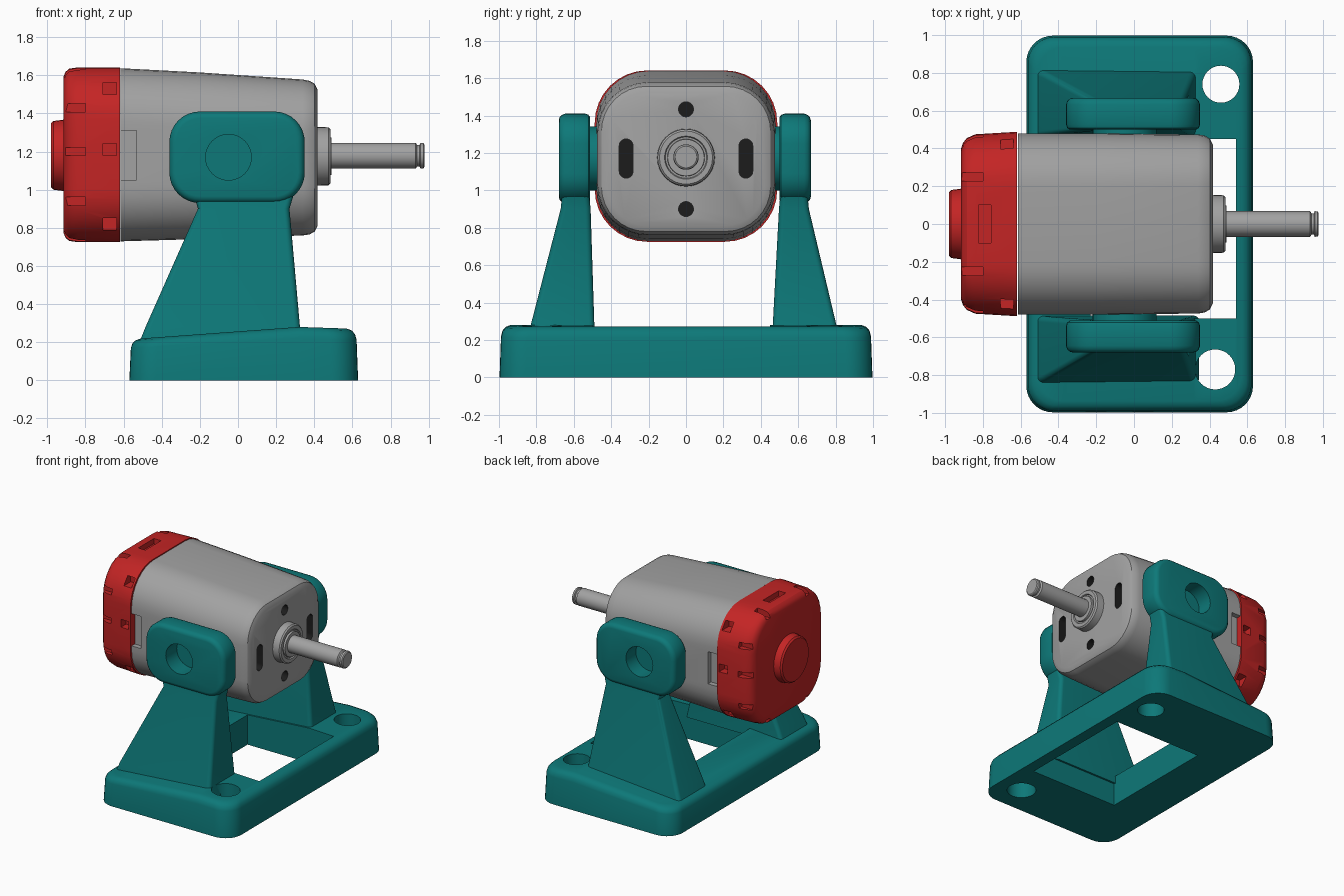
import bpy, bmesh, math
from mathutils import Vector

if "Cube" in bpy.data.objects:
    bpy.data.objects.remove(bpy.data.objects["Cube"], do_unlink=True)


def material(name, rgb):
    m = bpy.data.materials.new(name)
    m.use_nodes = True
    m.diffuse_color = (*rgb, 1)
    bsdf = m.node_tree.nodes["Principled BSDF"]
    bsdf.inputs["Base Color"].default_value = (*rgb, 1)
    bsdf.inputs["Roughness"].default_value = 0.6
    return m


TEAL = material("teal", (0.004, 0.19, 0.19))
GREY = material("grey", (0.36, 0.36, 0.36))
RED = material("red", (0.55, 0.018, 0.018))
DARK = material("dark", (0.012, 0.012, 0.012))

PLACE = {
    "x": lambda t, u, v: Vector((t, u, v)),
    "y": lambda t, u, v: Vector((u, t, v)),
    "z": lambda t, u, v: Vector((u, v, t)),
}


def rounded(cu, cv, hu, hv, r, n=8):
    """Outline of a rounded rectangle; a circle when r equals both halves."""
    pts = []
    for k, (su, sv) in enumerate([(1, 1), (-1, 1), (-1, -1), (1, -1)]):
        for i in range(n + 1):
            a = math.pi / 2 * (k + i / n)
            pts.append((cu + su * (hu - r) + r * math.cos(a),
                        cv + sv * (hv - r) + r * math.sin(a)))
    return pts


def loft(name, mats, axis, rings, index=0):
    """Skin rings (t, centre u, centre v, half u, half v, radius) along an axis."""
    bm = bmesh.new()
    loops = [[bm.verts.new(PLACE[axis](t, u, v)) for u, v in rounded(*ring)]
             for t, *ring in rings]
    for a, b in zip(loops, loops[1:]):
        for i in range(len(a)):
            j = (i + 1) % len(a)
            bm.faces.new((a[i], a[j], b[j], b[i]))
    bm.faces.new(loops[0])
    bm.faces.new(loops[-1])
    bmesh.ops.remove_doubles(bm, verts=bm.verts, dist=1e-5)
    bmesh.ops.recalc_face_normals(bm, faces=bm.faces)
    for f in bm.faces:
        f.material_index = index
    me = bpy.data.meshes.new(name)
    bm.to_mesh(me)
    bm.free()
    for m in mats:
        me.materials.append(m)
    ob = bpy.data.objects.new(name, me)
    bpy.context.collection.objects.link(ob)
    return ob


def turned(name, mats, axis, cu, cv, profile, index=0):
    """Round part from (t, radius) steps."""
    return loft(name, mats, axis, [(t, cu, cv, r, r, r) for t, r in profile], index)


def block(mats, x, y, z):
    """Box cutter from centre and half size pairs."""
    return loft("cutter", mats, "x", [(x[0] + s * x[1], y[0], z[0], y[1], z[1], 0)
                                      for s in (-1, 1)])


def activate(ob):
    bpy.ops.object.select_all(action="DESELECT")
    ob.select_set(True)
    bpy.context.view_layer.objects.active = ob


def cut(ob, cutters):
    activate(ob)
    for c in cutters:
        c.hide_render = True
        mod = ob.modifiers.new("cut", "BOOLEAN")
        mod.operation = "DIFFERENCE"
        mod.solver = "EXACT"
        mod.object = c
        bpy.ops.object.modifier_apply(modifier=mod.name)
        bpy.data.objects.remove(c, do_unlink=True)


# Base: rounded slab whose top slopes down toward the rear end
RIDGE, TOP = 0.32, 0.28
base = loft("base", [TEAL], "z", [
    (z, 0.03, 0, 0.6 - d, 0.997 - d, 0.14)
    for z, d in [(0, 0), (0.22, 0.008), (0.25, 0.016), (0.27, 0.033), (TOP, 0.06)]])
bm = bmesh.new()
bm.from_mesh(base.data)
bmesh.ops.bisect_plane(bm, geom=bm.verts[:] + bm.edges[:] + bm.faces[:],
                       plane_co=(RIDGE, 0, 0), plane_no=(1, 0, 0))
for v in bm.verts:
    drop = 0.065 * (RIDGE - v.co.x) / 0.89 if v.co.x < RIDGE else 0.01 * (v.co.x - RIDGE) / 0.3
    v.co.z *= 1 - drop / TOP
bm.to_mesh(base.data)
bm.free()
cut(base, [block([TEAL], (0.155, 0.385), (-0.025, 0.475), (0.1, 0.4))]
    + [turned("cutter", [TEAL], "z", x, y, [(-0.1, r), (0.5, r)])
       for x, y, r in [(0.46, 0.74, 0.098), (0.43, -0.77, 0.106)]])

# Supports: tapering leg, rounded clamp plate with a blind hole, pivot pad
PX, PZ = -0.05, 1.17
for label, s, o in [("right", -1, 0), ("left", 1, -0.013)]:
    loft(label + "_leg", [TEAL], "z", [
        (0.18, -0.09, s * (0.665 + 2 * o), 0.435, 0.18, 0.03),
        (0.28, -0.08, s * (0.66 + 2 * o), 0.405, 0.17, 0.03),
        (0.90, 0.03, s * (0.59 + o), 0.24, 0.08, 0.03),
        (1.0, 0.03, s * (0.59 + o), 0.27, 0.07, 0.03)])
    plate = loft(label + "_clamp_plate", [TEAL], "y", [
        (s * (y + o), -0.005, 1.17, 0.355 - d, 0.24 - d, 0.16 - d)
        for y, d in [(0.512, 0.02), (0.522, 0.006), (0.54, 0), (0.645, 0),
                     (0.664, 0.007), (0.676, 0.02), (0.68, 0.035)]])
    cut(plate, [turned("cutter", [TEAL], "y", PX, PZ,
                       [(s * 0.54, 0.12), (s * 0.75, 0.12)])])
    turned(label + "_pivot_pad", [TEAL], "y", PX, PZ, [(s * 0.45, 0.17), (s * 0.53, 0.17)])

# Motor can: slightly tapering, filleted at the shaft end
CAN = [GREY, DARK]
can = loft("motor_can", CAN, "x", [
    (-0.615, 0, 1.183, 0.48, 0.454, 0.28),
    (-0.2, 0, 1.178, 0.48, 0.437, 0.28),
    (0.34, 0, 1.169, 0.474, 0.409, 0.27),
    (0.375, 0, 1.168, 0.468, 0.403, 0.26),
    (0.402, 0, 1.168, 0.452, 0.388, 0.24),
    (0.418, 0, 1.168, 0.42, 0.356, 0.21)])
cut(can, [loft("cutter", CAN, "x", [(x, y, 1.17, 0.037, 0.105, 0.037) for x in (0.2, 0.6)], 1)
          for y in (-0.32, 0.32)]
    + [turned("cutter", CAN, "x", 0, z, [(0.2, 0.04), (0.6, 0.04)], 1) for z in (0.9, 1.433)]
    + [block(CAN, (-0.6, 0.067), (s * 0.5, 0.06), (1.18, 0.13)) for s in (-1, 1)])

# End cap with grooves and slots around its rim
cap = loft("end_cap", [RED], "x", [
    (-0.62, 0, 1.183, 0.488, 0.458, 0.28),
    (-0.84, 0, 1.183, 0.475, 0.458, 0.28),
    (-0.885, 0, 1.183, 0.455, 0.452, 0.27),
    (-0.905, 0, 1.183, 0.43, 0.435, 0.25),
    (-0.915, 0, 1.183, 0.40, 0.41, 0.23)])
cutters = []
for s in (-1, 1):
    for z in (1.43, 1.2, 0.94):
        cutters.append(block([RED], (-0.87, 0.07), (s * 0.48, 0.05), (z, 0.022)))
    for z in (1.53, 1.21, 0.82):
        depth = 0.47 if z == 1.21 else 0.41
        cutters.append(block([RED], (-0.672, 0.035), (s * depth, 0.05), (z, 0.032)))
    for y in (-0.25, 0.25):
        cutters.append(block([RED], (-0.87, 0.07), (y, 0.022), (1.183 + s * 0.455, 0.05)))
    cutters.append(block([RED], (-0.79, 0.032), (0, 0.1), (1.183 + s * 0.455, 0.04)))
cut(cap, cutters)
turned("end_cap_hub", [RED], "x", 0, 1.18,
       [(-0.90, 0.2), (-0.915, 0.187), (-0.968, 0.18), (-0.98, 0.168)])

# Bearing boss and shaft with a retaining groove
turned("bearing", [GREY], "x", 0, 1.175,
       [(0.40, 0.155), (0.474, 0.152), (0.484, 0.142), (0.484, 0.115),
        (0.474, 0.11), (0.474, 0.1), (0.49, 0.098), (0.49, 0.06)])
turned("shaft", [GREY], "x", 0, 1.178,
       [(0.40, 0.068), (0.932, 0.068), (0.94, 0.056), (0.952, 0.056),
        (0.957, 0.068), (0.972, 0.066), (0.978, 0.058)])

for ob in [o for o in bpy.context.collection.objects if o.type == "MESH"]:
    activate(ob)
    bpy.ops.object.shade_smooth_by_angle(angle=math.radians(32))
